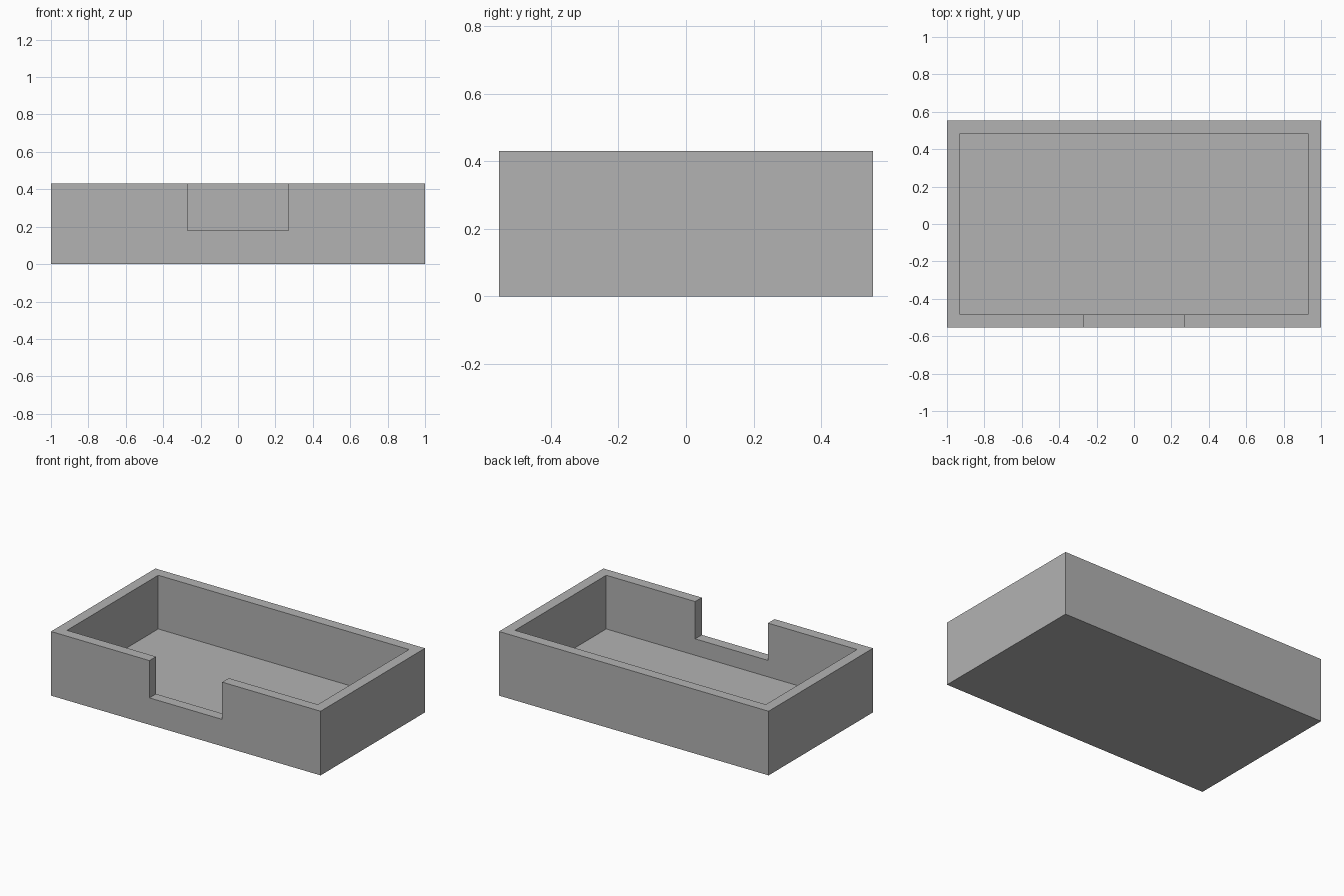
import bpy
from mathutils import Vector

cube = bpy.data.objects.get("Cube")
if cube:
    bpy.data.objects.remove(cube, do_unlink=True)

# Overall dimensions
LENGTH, DEPTH, HEIGHT = 2.0, 1.106, 0.43
WALL = 0.07
NOTCH_WIDTH, NOTCH_SILL = 0.54, 0.18
OVERCUT = 0.1

grey = bpy.data.materials.new("plain_grey")
grey.use_nodes = True
colour = (0.448, 0.448, 0.448, 1.0)
grey.diffuse_color = colour
grey.node_tree.nodes["Principled BSDF"].inputs["Base Color"].default_value = colour


def box(name, low, high):
    """Add a box spanning two opposite corners."""
    low, high = Vector(low), Vector(high)
    bpy.ops.mesh.primitive_cube_add(size=1)
    obj = bpy.context.object
    obj.name = obj.data.name = name
    for v in obj.data.vertices:
        v.co = (low + high) / 2 + v.co * (high - low)
    obj.data.materials.append(grey)
    return obj


def cut(target, cutter):
    """Subtract the cutter from the target and discard it."""
    cutter.hide_render = True
    mod = target.modifiers.new(cutter.name, "BOOLEAN")
    mod.operation = "DIFFERENCE"
    mod.solver = "EXACT"
    mod.object = cutter
    bpy.context.view_layer.objects.active = target
    bpy.ops.object.modifier_apply(modifier=mod.name)
    bpy.data.objects.remove(cutter, do_unlink=True)


x, y = LENGTH / 2, DEPTH / 2
top = HEIGHT + OVERCUT

# Solid tray body
tray = box("open_tray", (-x, -y, 0), (x, y, HEIGHT))

# Hollow interior, leaving the floor and walls
cut(tray, box("interior_cutter", (WALL - x, WALL - y, WALL), (x - WALL, y - WALL, top)))

# Access notch through the front wall
cut(tray, box("notch_cutter", (-NOTCH_WIDTH / 2, -y - OVERCUT, NOTCH_SILL),
              (NOTCH_WIDTH / 2, WALL - y + OVERCUT, top)))
